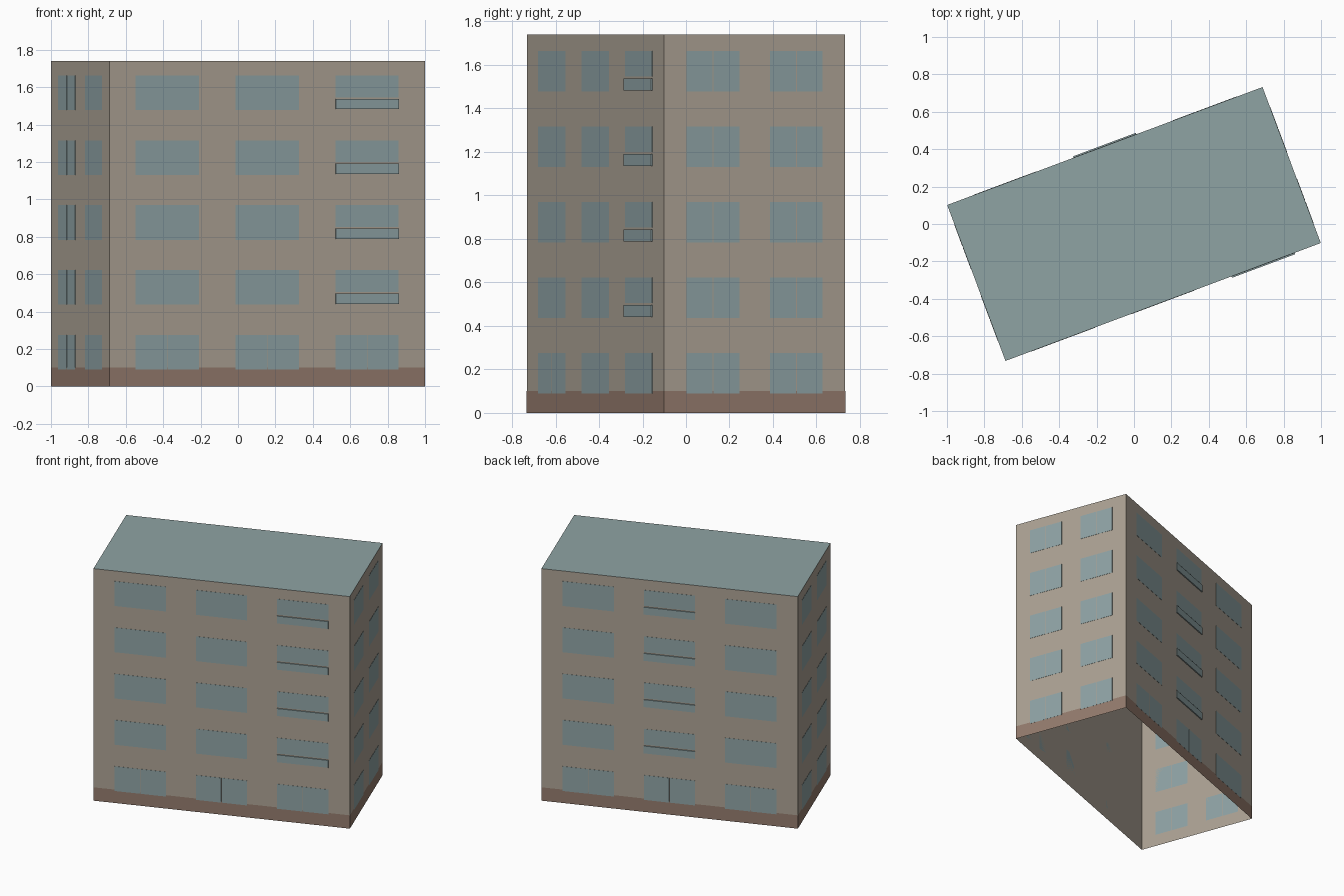
import bpy, bmesh, math
from mathutils import Matrix, Vector

cube = bpy.data.objects.get("Cube")
if cube:
    bpy.data.objects.remove(cube, do_unlink=True)

LENGTH, WIDTH, HEIGHT = 1.8, 0.89, 1.74
TURN = Matrix.Rotation(math.radians(20.5), 4, 'Z')
FLOORS = 5
PITCH, SILL, PANE = 0.347, 0.09, 0.185


def material(name, srgb):
    color = [(c / 255 / 12.92 if c < 11 else ((c / 255 + 0.055) / 1.055) ** 2.4) for c in srgb] + [1]
    mat = bpy.data.materials.new(name)
    mat.use_nodes = True
    mat.diffuse_color = color
    mat.node_tree.nodes["Principled BSDF"].inputs["Base Color"].default_value = color
    return mat


wall_mat = material("wall beige", (172, 162, 148))
glass_mat = material("glass blue grey", (143, 163, 165))
roof_mat = material("roof blue grey", (143, 163, 163))
base_mat = material("plinth brown", (148, 123, 109))


def finish(bm, name, mat):
    mesh = bpy.data.meshes.new(name)
    bm.to_mesh(mesh)
    bm.free()
    mesh.transform(TURN)
    mesh.materials.append(mat)
    obj = bpy.data.objects.new(name, mesh)
    bpy.context.collection.objects.link(obj)
    return obj


def open_box(name, mat, grow, height):
    """Four outward-facing walls without top or bottom."""
    bm = bmesh.new()
    bmesh.ops.create_cube(bm, size=1)
    bmesh.ops.scale(bm, vec=(LENGTH + 2 * grow, WIDTH + 2 * grow, height), verts=bm.verts)
    bmesh.ops.translate(bm, vec=(0, 0, height / 2), verts=bm.verts)
    caps = [f for f in bm.faces if abs(f.normal.z) > 0.5]
    bmesh.ops.delete(bm, geom=caps, context='FACES_ONLY')
    return finish(bm, name, mat)


def panel(bm, side, u0, u1, z0, z1, depth):
    """Thin plate on a side; u runs 0..1 left to right seen from outside."""
    angle, span, offset = side
    size = ((u1 - u0) * span, depth, z1 - z0)
    centre = Vector((((u0 + u1) / 2 - 0.5) * span, -offset - depth / 2, (z0 + z1) / 2))
    place = Matrix.Rotation(angle, 4, 'Z') @ Matrix.Translation(centre) @ Matrix.Diagonal((*size, 1))
    bmesh.ops.create_cube(bm, size=1, matrix=place)


# Hollow shell, plinth and flat roof
open_box("walls", wall_mat, 0, HEIGHT)
open_box("plinth", base_mat, 0.0008, 0.1)
roof = bmesh.new()
bmesh.ops.create_grid(roof, x_segments=1, y_segments=1, size=0.5)
bmesh.ops.scale(roof, vec=(LENGTH, WIDTH, 1), verts=roof.verts)
bmesh.ops.translate(roof, vec=(0, 0, HEIGHT), verts=roof.verts)
finish(roof, "roof", roof_mat)

# Sides: turn, span, distance from centre, window columns, balcony column
long_columns = [(0.083, 0.283), (0.4, 0.6), (0.717, 0.917)]
short_columns = [(0.125, 0.415), (0.585, 0.875)]
sides = {
    "front": ((0, LENGTH, WIDTH / 2), long_columns, 2),
    "left": ((math.pi / 2, WIDTH, LENGTH / 2), short_columns, None),
    "back": ((math.pi, LENGTH, WIDTH / 2), long_columns, 1),
    "right": ((-math.pi / 2, WIDTH, LENGTH / 2), short_columns, None),
}

for label, (side, columns, balcony) in sides.items():
    windows = bmesh.new()
    balconies = bmesh.new()
    for floor in range(FLOORS):
        z0 = SILL + floor * PITCH
        z1 = z0 + PANE
        for i, (u0, u1) in enumerate(columns):
            if floor and i == balcony:
                # Glazing above a shallow balcony front
                panel(windows, side, u0, u1, z0 + 0.068, z1, 0.0015)
                panel(balconies, side, u0, u1, z0 + 0.005, z0 + 0.06, 0.008)
            elif floor == 0 or balcony is None:
                # Paired panes with a narrow mullion
                mid, gap = (u0 + u1) / 2, 0.0025 / side[1]
                panel(windows, side, u0, mid - gap, z0, z1, 0.0015)
                panel(windows, side, mid + gap, u1, z0, z1, 0.0015)
            else:
                panel(windows, side, u0, u1, z0, z1, 0.0015)
    finish(windows, label + "_windows", glass_mat)
    if balcony is None:
        balconies.free()
    else:
        finish(balconies, label + "_balconies", glass_mat)
